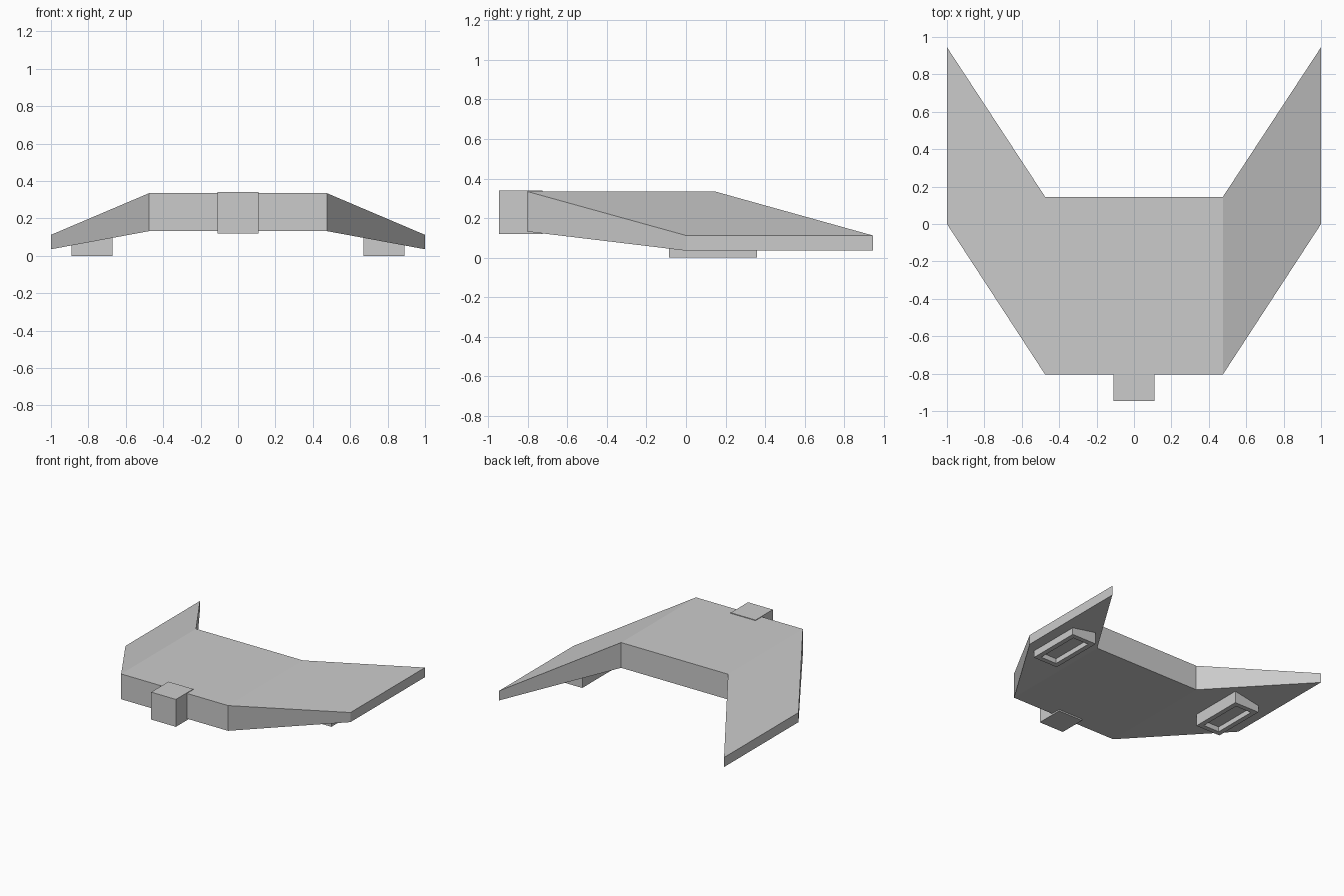
import bpy, bmesh

if "Cube" in bpy.data.objects:
    bpy.data.objects.remove(bpy.data.objects["Cube"])


def make_object(name, bm):
    bmesh.ops.recalc_face_normals(bm, faces=bm.faces[:])
    mesh = bpy.data.meshes.new(name)
    bm.to_mesh(mesh)
    bm.free()
    obj = bpy.data.objects.new(name, mesh)
    bpy.context.collection.objects.link(obj)
    return obj


def box(x0, x1, y0, y1, z0, z1):
    bm = bmesh.new()
    bmesh.ops.create_cube(bm, size=1)
    for v in bm.verts:
        v.co = (x1 if v.co.x > 0 else x0,
                y1 if v.co.y > 0 else y0,
                z1 if v.co.z > 0 else z0)
    return bm


# Swept body: rectangular sections lofted from tip to tip
# (x, front y, back y, bottom z, top z)
sections = [(-1, 0, 0.945, 0.035, 0.112), (-0.475, -0.805, 0.145, 0.132, 0.335),
            (0.475, -0.805, 0.145, 0.132, 0.335), (1, 0, 0.945, 0.035, 0.112)]
bm = bmesh.new()
rings = [[bm.verts.new((x, y, z)) for y, z in ((f, b), (k, b), (k, t), (f, t))]
         for x, f, k, b, t in sections]
for a, b in zip(rings, rings[1:]):
    for i in range(4):
        j = (i + 1) % 4
        bm.faces.new((a[i], a[j], b[j], b[i]))
bm.faces.new(rings[0])
bm.faces.new(rings[-1])
make_object("wing_body", bm)

# Nose block at the front
make_object("nose_block", box(-0.11, 0.11, -0.945, -0.725, 0.12, 0.34))

# Feet under the wings, tops sloped to follow the wing, recessed underneath
for side, name in ((-1, "left_foot"), (1, "right_foot")):
    xs = sorted((side * 0.67, side * 0.89))
    bm = box(*xs, -0.085, 0.36, 0.0, 0.1)
    for v in bm.verts:
        if v.co.z > 0.05:
            v.co.z = 0.115 if abs(v.co.x) < 0.8 else 0.075
    bm.normal_update()
    bottom = min(bm.faces, key=lambda f: f.calc_center_median().z)
    bmesh.ops.inset_region(bm, faces=[bottom], thickness=0.055)
    rim = bmesh.ops.extrude_discrete_faces(bm, faces=[bottom])["faces"]
    bmesh.ops.translate(bm, verts=rim[0].verts[:], vec=(0, 0, 0.04))
    make_object(name, bm)
